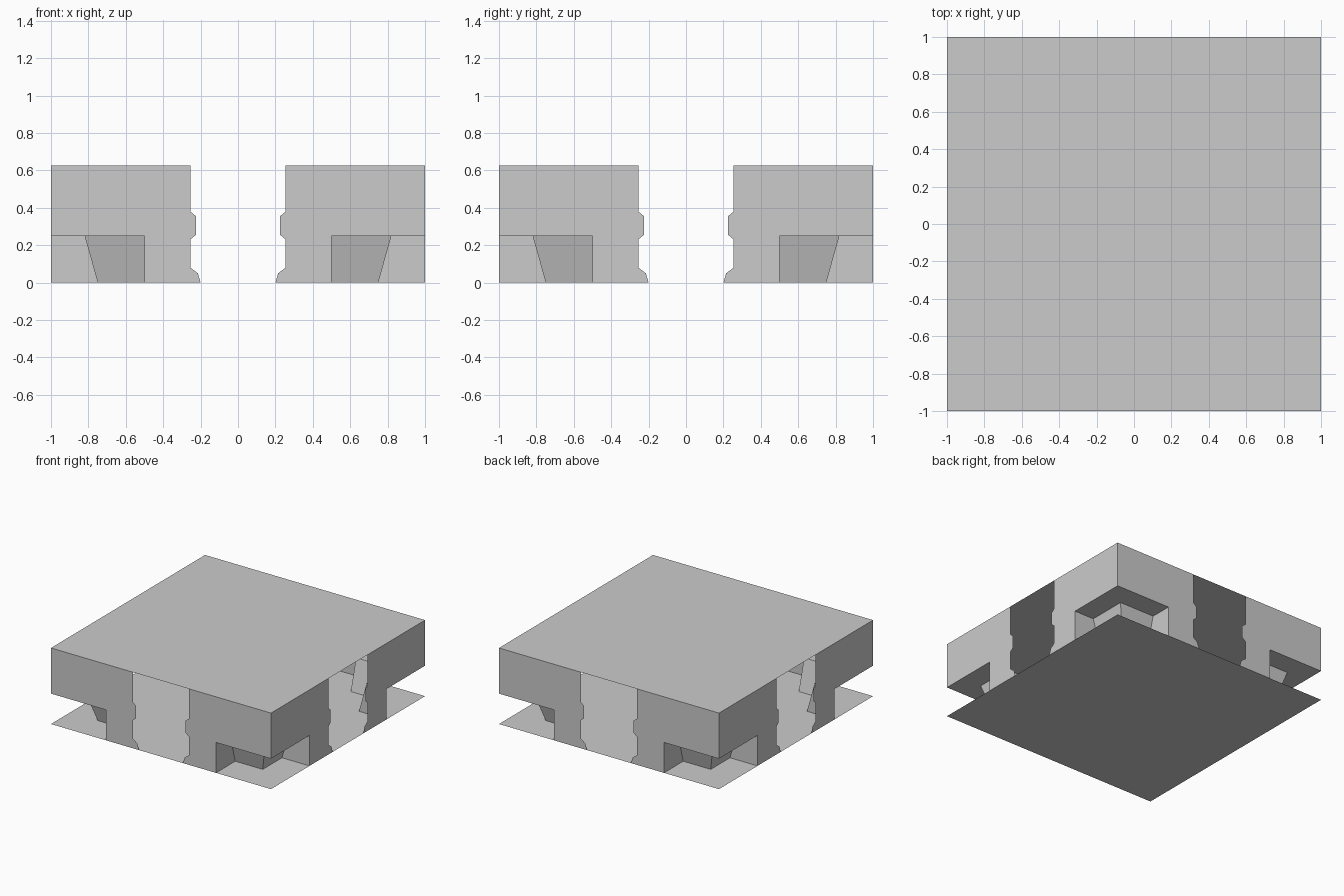
import bpy
import bmesh
from math import pi
from mathutils import Matrix, Vector

cube = bpy.data.objects.get("Cube")
if cube:
    bpy.data.objects.remove(cube, do_unlink=True)

HEIGHT = 0.625      # top sheet
LEDGE = 0.25        # ceiling of the corner notches
NOTCH = 0.5         # inner edge of the notches
LIP, FOOT = 0.82, 0.75  # pedestal corner at its top and at the ground

grey = bpy.data.materials.new("plain_grey")
grey.use_nodes = True
grey.diffuse_color = (0.6, 0.6, 0.6, 1)
grey.node_tree.nodes["Principled BSDF"].inputs["Base Color"].default_value = grey.diffuse_color


def make_object(name, faces):
    """Build an object from (points, outward direction) pairs."""
    bm = bmesh.new()
    for points, outward in faces:
        face = bm.faces.new([bm.verts.new(p) for p in points])
        face.normal_update()
        if face.normal.dot(outward) < 0:
            face.normal_flip()
    bmesh.ops.remove_doubles(bm, verts=bm.verts[:], dist=0.0001)
    mesh = bpy.data.meshes.new(name)
    bm.to_mesh(mesh)
    bm.free()
    mesh.materials.append(grey)
    obj = bpy.data.objects.new(name, mesh)
    bpy.context.collection.objects.link(obj)


def all_round(points, outward):
    """Repeat a face on both halves of all four sides."""
    copies = []
    for turn in range(4):
        for side in (1, -1):
            m = Matrix.Rotation(turn * pi / 2, 3, "Z") @ Matrix.Diagonal((side, 1, 1))
            copies.append(([m @ Vector(p) for p in points], m @ Vector(outward)))
    return copies


# Top and bottom sheets
for name, z, up in (("top_sheet", HEIGHT, 1), ("bottom_sheet", 0, -1)):
    square = [(-1, -1, z), (1, -1, z), (1, 1, z), (-1, 1, z)]
    make_object(name, [(square, Vector((0, 0, up)))])

# Thin side panels with a moulded edge at the openings
moulding = [(0.2, 0), (0.215, 0.05), (0.255, 0.08), (0.255, 0.23), (0.225, 0.255),
            (0.225, 0.355), (0.255, 0.38), (0.255, HEIGHT)]
outline = moulding + [(1, HEIGHT), (1, LEDGE), (NOTCH, LEDGE), (NOTCH, 0)]
make_object("side_panels", all_round([(x, -1, z) for x, z in outline], (0, -1, 0)))

# Ceilings of the corner notches
make_object("notch_ceilings", all_round(
    [(NOTCH, -1, LEDGE), (1, -1, LEDGE), (LIP, -LIP, LEDGE), (NOTCH, -LIP, LEDGE)],
    (0, 0, -1)))

# Upright walls of the corner notches
make_object("notch_walls", all_round(
    [(NOTCH, -1, 0), (NOTCH, -1, LEDGE), (NOTCH, -LIP, LEDGE), (NOTCH, -FOOT, 0)],
    (1, 0, 0)))

# Tapered faces of the corner pedestals
make_object("corner_pedestals", all_round(
    [(NOTCH, -LIP, LEDGE), (LIP, -LIP, LEDGE), (FOOT, -FOOT, 0), (NOTCH, -FOOT, 0)],
    (0, -1, 0)))
